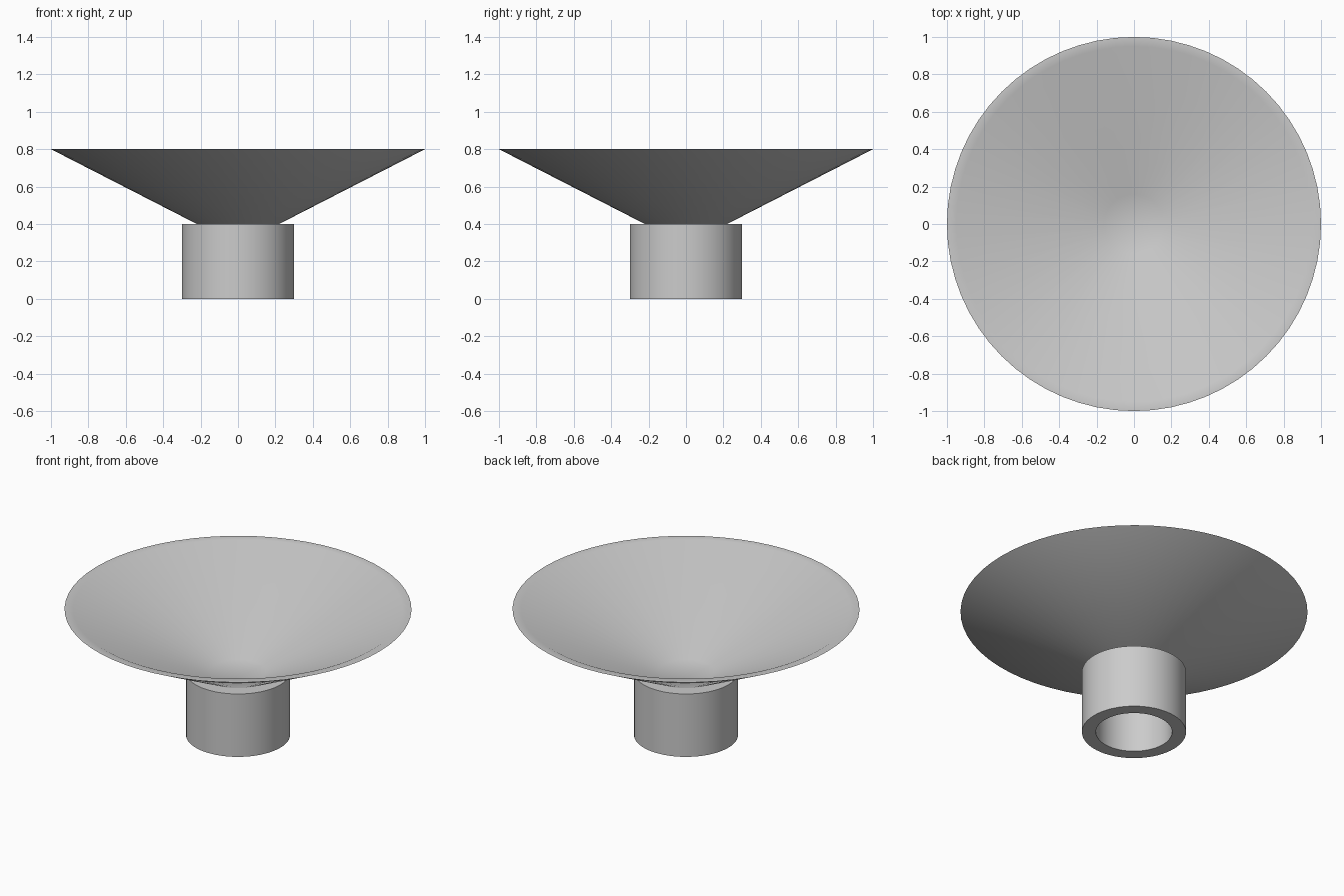
import bpy
import bmesh
from math import cos, sin, tau, radians

cube = bpy.data.objects.get("Cube")
if cube:
    bpy.data.objects.remove(cube, do_unlink=True)

SEGMENTS = 64

grey = bpy.data.materials.new("light grey")
grey.use_nodes = True
colour = (0.6, 0.6, 0.6, 1.0)
grey.diffuse_color = colour
grey.node_tree.nodes["Principled BSDF"].inputs["Base Color"].default_value = colour


def turned(name, profile, closed):
    """Revolve (radius, z) points about z; cap the two ends unless closed."""
    bm = bmesh.new()
    rings = [[bm.verts.new((r * cos(tau * i / SEGMENTS), r * sin(tau * i / SEGMENTS), z))
              for i in range(SEGMENTS)] for r, z in profile]
    pairs = list(zip(rings, rings[1:]))
    if closed:
        pairs.append((rings[-1], rings[0]))
    else:
        bm.faces.new(rings[0])
        bm.faces.new(rings[-1])
    for a, b in pairs:
        for i in range(SEGMENTS):
            j = (i + 1) % SEGMENTS
            bm.faces.new((a[i], a[j], b[j], b[i]))
    bmesh.ops.recalc_face_normals(bm, faces=bm.faces)
    mesh = bpy.data.meshes.new(name)
    bm.to_mesh(mesh)
    bm.free()
    mesh.materials.append(grey)
    obj = bpy.data.objects.new(name, mesh)
    bpy.context.collection.objects.link(obj)
    bpy.ops.object.select_all(action="DESELECT")
    obj.select_set(True)
    bpy.context.view_layer.objects.active = obj
    bpy.ops.object.shade_smooth_by_angle(angle=radians(30))
    return obj


# Open tube that carries the bowl
turned("base_tube", [(0.3, 0), (0.3, 0.4), (0.22, 0.4), (0.22, 0)], True)

# Conical bowl: underside, outer wall, flat rim, inner wall, floor
turned("conical_bowl", [(0.22, 0.4), (1.0, 0.8), (0.95, 0.8), (0.16, 0.405)], False)
